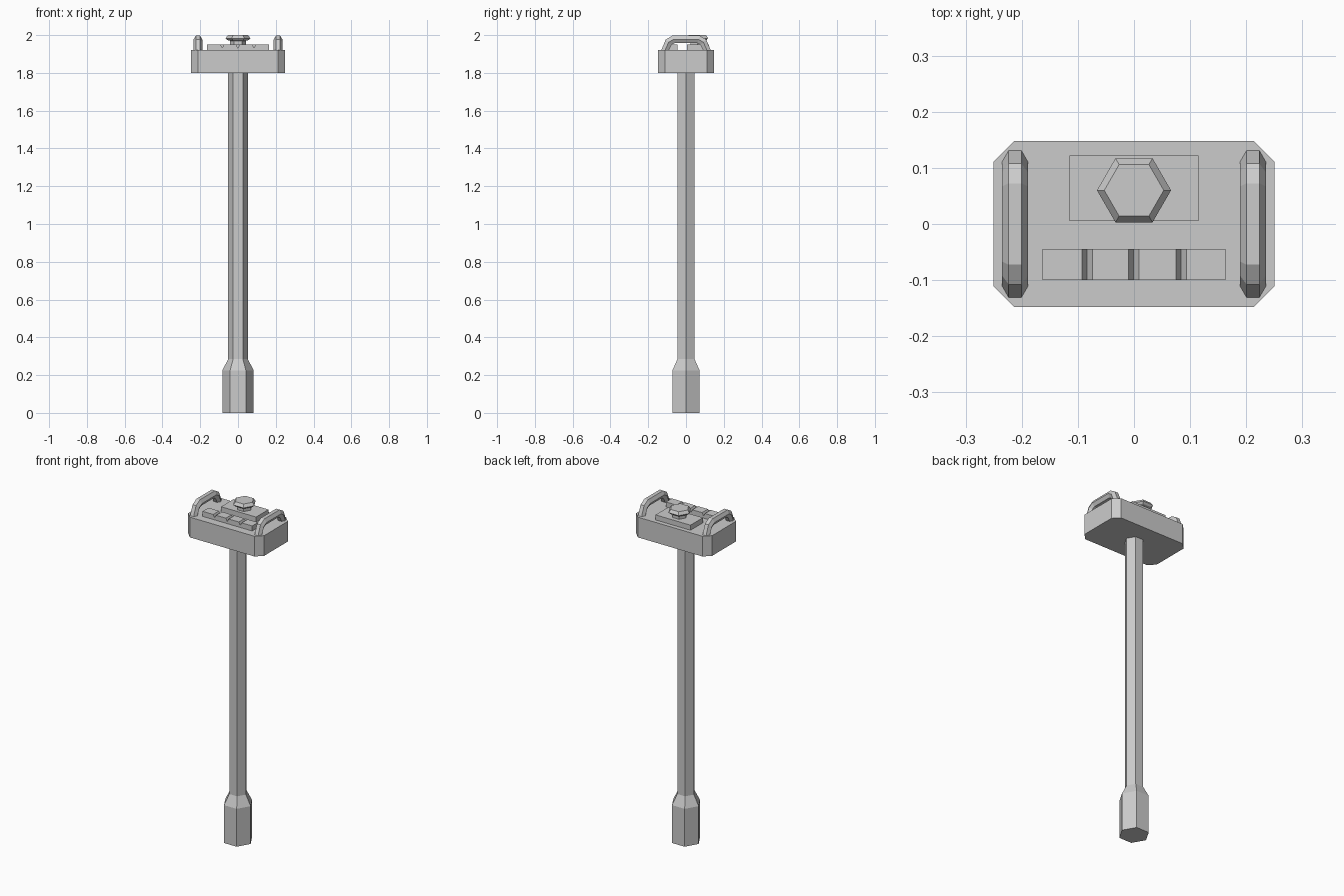
import bpy, bmesh, math
from mathutils import Vector

if "Cube" in bpy.data.objects:
    bpy.data.objects.remove(bpy.data.objects["Cube"])


def finish(name, bm):
    bmesh.ops.recalc_face_normals(bm, faces=bm.faces)
    me = bpy.data.meshes.new(name)
    bm.to_mesh(me)
    bm.free()
    ob = bpy.data.objects.new(name, me)
    bpy.context.collection.objects.link(ob)
    return ob


def skin(name, rings):
    """Bridge equal-sized rings of points and cap both ends."""
    bm = bmesh.new()
    loops = [[bm.verts.new(p) for p in r] for r in rings]
    n = len(loops[0])
    for a, b in zip(loops, loops[1:]):
        for i in range(n):
            j = (i + 1) % n
            bm.faces.new((a[i], a[j], b[j], b[i]))
    bm.faces.new(loops[0])
    bm.faces.new(loops[-1])
    return finish(name, bm)


def hex_lathe(name, profile, y=0):
    """Six-sided turned part from (radius, z) pairs."""
    angles = [math.tau * i / 6 for i in range(6)]
    return skin(name, [[(r * math.cos(a), y + r * math.sin(a), z) for a in angles]
                       for r, z in profile])


def box(name, x, y0, y1, z0, z1):
    return skin(name, [[(-x, y0, z), (x, y0, z), (x, y1, z), (-x, y1, z)] for z in (z0, z1)])


# Post with a thicker foot
hex_lathe("post", [(0.083, 0), (0.083, 0.225), (0.052, 0.285), (0.052, 1.81)])

# Console head with chamfered corners
X, Y, C = 0.25, 0.148, 0.037
outline = [(X, -Y + C), (X, Y - C), (X - C, Y), (-X + C, Y),
           (-X, Y - C), (-X, -Y + C), (-X + C, -Y), (X - C, -Y)]
skin("console_head", [[(x, y, z) for x, y in outline] for z in (1.8, 1.92)])

# Button plate, button stem and cap
box("button_plate", 0.115, 0.005, 0.122, 1.915, 1.95)
hex_lathe("button", [(0.042, 1.945), (0.042, 1.97), (0.055, 1.973),
                     (0.066, 1.983), (0.053, 2.0)], y=0.06)

# Key strip with V grooves between the keys
W, TOP = 0.163, 1.95
profile = [(W, 1.915), (-W, 1.915), (-W, TOP)]
for cx in (-0.083, 0, 0.085):
    profile += [(cx - 0.01, TOP), (cx - 0.001, TOP - 0.018), (cx + 0.009, TOP)]
profile.append((W, TOP))
skin("key_strip", [[(x, y, z) for x, z in profile] for y in (-0.1, -0.045)])

# Side handles: hexagonal bar mitred along a bent path
half = [(0.113, 1.915), (0.092, 1.962), (0.067, 1.977)]
path = [Vector((0, -y, z)) for y, z in half] + [Vector((0, y, z)) for y, z in reversed(half)]
R = 0.023
for side, label in ((-1, "left"), (1, "right")):
    rings = []
    for i, p in enumerate(path):
        a = (p - path[max(i - 1, 0)]).normalized()
        b = (path[min(i + 1, len(path) - 1)] - p).normalized()
        t = (a + b).normalized()
        seg = a if i else b
        normal = Vector((0, -t.z, t.y)) / max(t.dot(seg), 0.1)
        if i in (0, len(path) - 1):
            # feet are cut level with the head
            normal = Vector((0, -1 if i == 0 else 1, 0))
        rings.append([p + Vector((side * 0.212, 0, 0))
                      + Vector((R * math.cos(k * math.tau / 6), 0, 0))
                      + normal * R * math.sin(k * math.tau / 6) for k in range(6)])
    skin(label + "_handle", rings)
